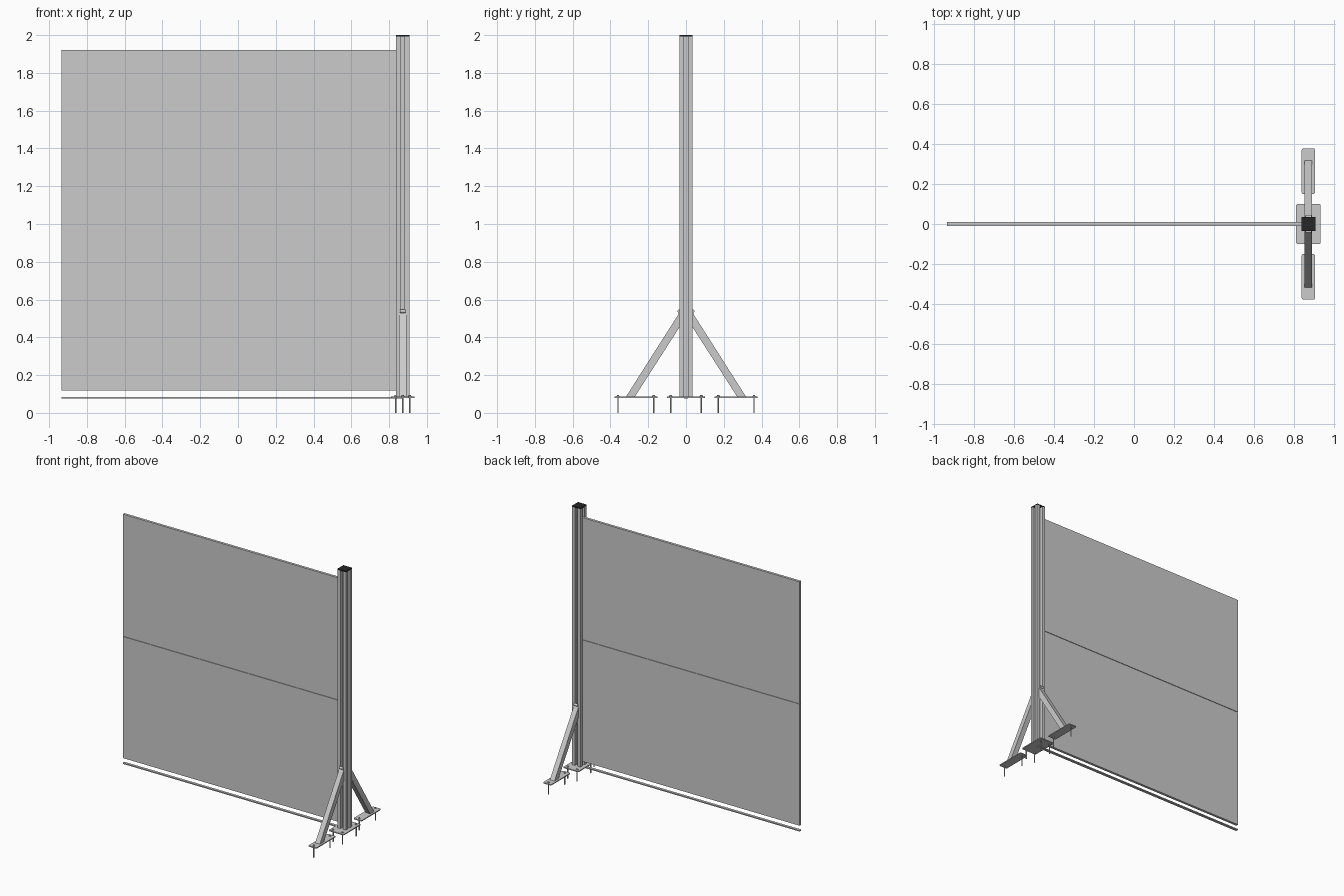
import bpy, bmesh, math
from mathutils import Vector

if "Cube" in bpy.data.objects:
    bpy.data.objects.remove(bpy.data.objects["Cube"])

PX = 0.872      # post centre on x
PZ = 0.080      # underside of floor plates
PT = 0.007      # plate thickness


def finish(bm, name, smooth=False):
    bmesh.ops.recalc_face_normals(bm, faces=bm.faces)
    me = bpy.data.meshes.new(name)
    bm.to_mesh(me)
    bm.free()
    ob = bpy.data.objects.new(name, me)
    bpy.context.collection.objects.link(ob)
    if smooth:
        bpy.context.view_layer.objects.active = ob
        ob.select_set(True)
        bpy.ops.object.shade_smooth_by_angle(angle=math.radians(35))
        ob.select_set(False)
    return ob


def prism(name, points, direction, smooth=False):
    """Extrude a closed outline of 3D points along a direction."""
    bm = bmesh.new()
    face = bm.faces.new([bm.verts.new(p) for p in points])
    geo = bmesh.ops.extrude_face_region(bm, geom=[face])["geom"]
    verts = [g for g in geo if isinstance(g, bmesh.types.BMVert)]
    bmesh.ops.translate(bm, verts=verts, vec=Vector(direction))
    if face.is_valid and not any(f.normal.dot(face.normal) < -2 for f in bm.faces):
        bm.normal_update()
    return finish(bm, name, smooth)


def box(name, x0, x1, y0, y1, z0, z1):
    return prism(name, [(x0, y0, z0), (x1, y0, z0), (x1, y1, z0), (x0, y1, z0)],
                 (0, 0, z1 - z0))


def rounded_plate(name, cx, cy, hx, hy, z, t, r):
    pts = []
    for i, (sx, sy) in enumerate([(1, 1), (-1, 1), (-1, -1), (1, -1)]):
        for k in range(5):
            a = math.radians(90 * i + 22.5 * k)
            pts.append((cx + sx * (hx - r) + r * math.cos(a),
                        cy + sy * (hy - r) + r * math.sin(a), z))
    return prism(name, pts, (0, 0, t), True)


def cylinder(name, centre, r, axis, length, n=16):
    c, d = Vector(centre), Vector(axis)
    u = d.orthogonal().normalized()
    v = d.cross(u)
    pts = [c + r * (math.cos(2 * math.pi * i / n) * u + math.sin(2 * math.pi * i / n) * v)
           for i in range(n)]
    return prism(name, pts, d * length, n > 6)


def anchor(name, x, y):
    top = PZ + PT
    cylinder(name + "_shank", (x, y, 0), 0.004, (0, 0, 1), top + 0.002, 12)
    cylinder(name + "_washer", (x, y, top), 0.009, (0, 0, 1), 0.0015)
    cylinder(name + "_head", (x, y, top + 0.0015), 0.0065, (0, 0, 1), 0.005, 6)


# two wall panels with a recessed tongue in the joint
for name, z0, z1 in (("lower_panel", 0.118, 1.016), ("upper_panel", 1.022, 1.92)):
    box(name, -0.935, PX - 0.022, -0.0095, 0.0095, z0, z1)
box("panel_joint_tongue", -0.935, PX - 0.022, -0.005, 0.005, 1.010, 1.028)

# floor rail below the panels
box("bottom_rail", -0.935, PX, -0.0095, 0.0095, 0.075, 0.083)

# post: square extrusion with a slot on every side
h, s, d = 0.035, 0.0105, 0.022
side = [(h, -h), (h, -s), (h - d, -s), (h - d, s), (h, s)]
outline = []
for k in range(4):
    c, n = round(math.cos(k * math.pi / 2)), round(math.sin(k * math.pi / 2))
    outline += [(PX + x * c - y * n, x * n + y * c, PZ + PT) for x, y in side]
prism("post", outline, (0, 0, 1.992 - PZ - PT))

# black post cap
black = bpy.data.materials.new("black_plastic")
black.diffuse_color = (0.02, 0.02, 0.02, 1)
black.use_nodes = True
black.node_tree.nodes["Principled BSDF"].inputs["Base Color"].default_value = black.diffuse_color
cap = box("post_cap", PX - h, PX + h, -h, h, 1.992, 2.0)
cap.data.materials.append(black)

# base plate with four anchors
rounded_plate("post_base_plate", PX, 0, 0.0615, 0.1, PZ, PT, 0.008)
for sx in (-1, 1):
    for sy in (-1, 1):
        anchor("base_anchor", PX + sx * 0.038, sy * 0.08)

# braces, foot plates and pivots, front and back
for sy, label in ((-1, "front"), (1, "back")):
    profile = [(0.270, PZ + PT), (0.317, PZ + PT), (0.038, 0.525), (h, 0.525), (h, 0.453)]
    prism(label + "_brace", [(PX - 0.019, sy * y, z) for y, z in profile], (0.038, 0, 0))
    cylinder(label + "_brace_pivot", (PX - 0.015, sy * 0.036, 0.538), 0.009, (1, 0, 0), 0.03)
    box(label + "_brace_bracket", PX - 0.015, PX + 0.015,
        min(sy * h, sy * 0.039), max(sy * h, sy * 0.039), 0.50, 0.538)
    rounded_plate(label + "_foot_plate", PX, sy * 0.264, 0.033, 0.114, PZ, PT, 0.008)
    for y in (0.17, 0.36):
        anchor(label + "_foot_anchor", PX, sy * y)
